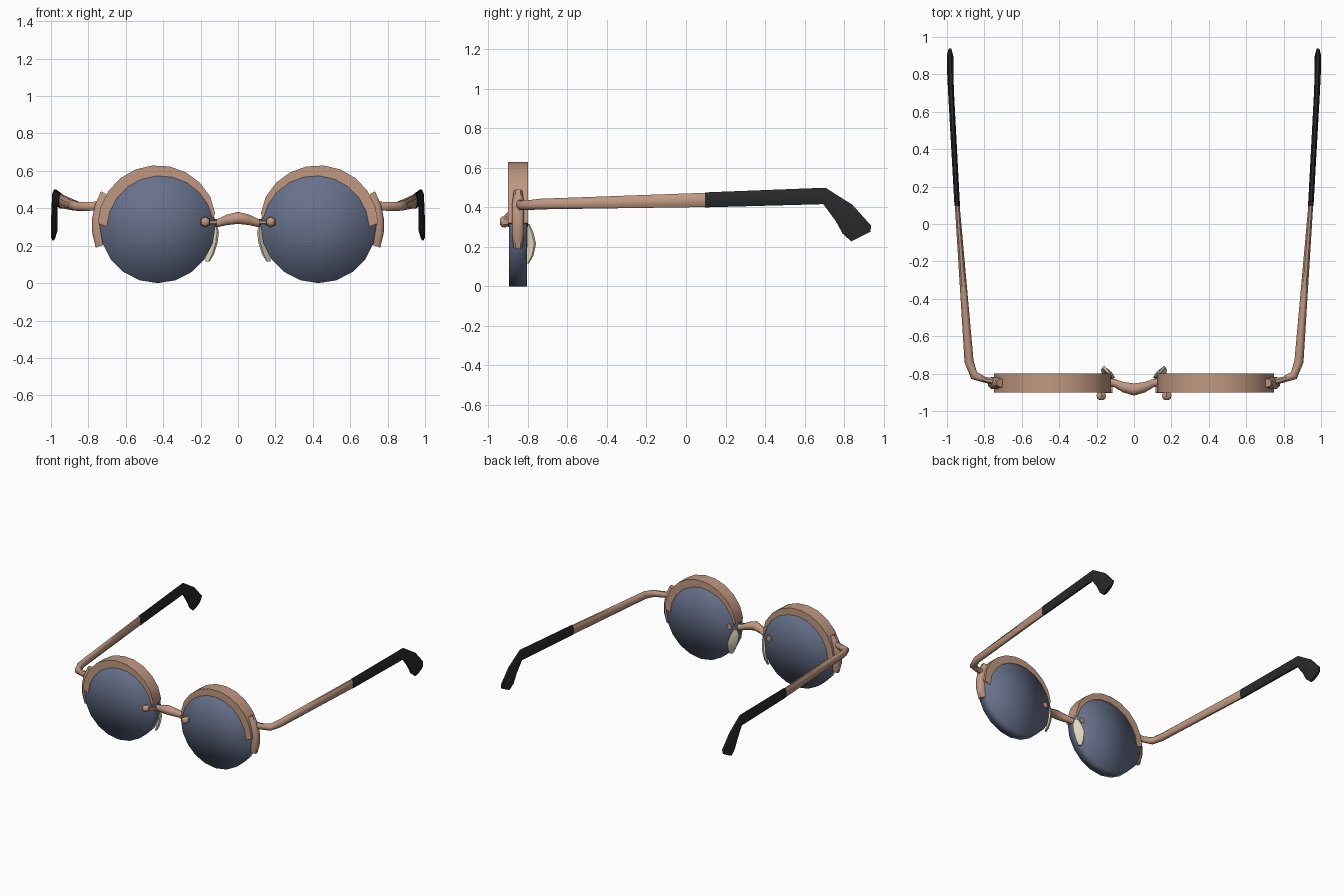
import bpy, bmesh, math
from mathutils import Vector as V

if "Cube" in bpy.data.objects:
    bpy.data.objects.remove(bpy.data.objects["Cube"])


def material(name, rgb):
    m = bpy.data.materials.new(name)
    m.diffuse_color = (*rgb, 1)
    m.use_nodes = True
    m.node_tree.nodes["Principled BSDF"].inputs["Base Color"].default_value = m.diffuse_color
    return m


COPPER = material("copper frame", (0.53, 0.315, 0.22))
BLUE = material("blue grey lens", (0.135, 0.165, 0.26))
BLACK = material("black tips", (0.022, 0.022, 0.024))
CREAM = material("cream pads", (0.74, 0.68, 0.48))


def finish(name, bm, mat, angle=50):
    bmesh.ops.recalc_face_normals(bm, faces=bm.faces)
    me = bpy.data.meshes.new(name)
    bm.to_mesh(me)
    bm.free()
    me.materials.append(mat)
    ob = bpy.data.objects.new(name, me)
    bpy.context.collection.objects.link(ob)
    bpy.ops.object.select_all(action='DESELECT')
    bpy.context.view_layer.objects.active = ob
    ob.select_set(True)
    if angle is None:
        bpy.ops.object.shade_smooth()
    else:
        bpy.ops.object.shade_smooth_by_angle(angle=math.radians(angle))
    return ob


def loft(name, rings, mat, sx=1, angle=50):
    """Skin a list of closed rings and cap the ends; sx=-1 mirrors in x."""
    bm = bmesh.new()
    vs = [[bm.verts.new((p[0] * sx, p[1], p[2])) for p in r] for r in rings]
    n = len(rings[0])
    for a, b in zip(vs, vs[1:]):
        for i in range(n):
            j = (i + 1) % n
            bm.faces.new((a[i], a[j], b[j], b[i]))
    bm.faces.new(vs[0])
    bm.faces.new(vs[-1])
    return finish(name, bm, mat, angle)


def oval(c, u, v, n=8):
    c, u, v = V(c), V(u), V(v)
    return [c + u * math.cos(t) + v * math.sin(t)
            for t in (2 * math.pi * (i + 0.5) / n for i in range(n))]


def polar(cx, cz, r, deg, y):
    t = math.radians(deg)
    return (cx + r * math.cos(t), y, cz + r * math.sin(t))


CX, CZ = 0.43, 0.31
for sx, side in ((1, "right"), (-1, "left")):
    # lens: thick disc with soft normals
    bm = bmesh.new()
    n = 20
    rim = [[bm.verts.new((sx * p[0], p[1], p[2])) for p in
            (polar(CX, CZ, 0.31, 360 * (i + 0.5) / n - 9, y) for i in range(n))]
           for y in (-0.896, -0.804)]
    for ring, y in zip(rim, (-0.897, -0.803)):
        c = bm.verts.new((sx * CX, y, CZ))
        for i in range(n):
            bm.faces.new((c, ring[i], ring[(i + 1) % n]))
    for i in range(n):
        j = (i + 1) % n
        bm.faces.new((rim[0][i], rim[0][j], rim[1][j], rim[1][i]))
    finish(side + "_lens", bm, BLUE, None)

    # crescent rim over the upper half of the lens
    rings = []
    for k in range(11):
        a = 2 + 166 * k / 10
        ro = 0.32 if k < 10 else 0.314
        rings.append([polar(CX, CZ, ro, a, -0.90), polar(CX, CZ, ro, a, -0.80),
                      polar(0.415, 0.287, 0.287, a + 1, -0.80),
                      polar(0.415, 0.287, 0.287, a + 1, -0.90)])
    loft(side + "_brow_rim", rings, COPPER, sx, 40)

    # curved hinge plate hugging the outer edge
    rings = []
    for k in range(5):
        a = -20 + 51 * k / 4
        w = 0.022 if k in (0, 4) else 0.031
        rings.append([polar(CX, CZ, r, a, -0.85 + s * w) for r, s in
                      ((0.30, -1), (0.335, -1), (0.352, -0.5),
                       (0.352, 0.5), (0.335, 1), (0.30, 1))])
    loft(side + "_hinge_plate", rings, COPPER, sx)

    # temple arm
    loft(side + "_temple_arm", [
        oval((0.735, -0.845, 0.415), (0, 0.022, 0), (0, 0, 0.026)),
        oval((0.79, -0.835, 0.41), (0.004, 0.018, 0), (0, 0, 0.025)),
        oval((0.855, -0.81, 0.41), (-0.016, 0.020, 0), (0, 0, 0.026)),
        oval((0.882, -0.735, 0.417), (-0.026, 0.006, 0), (0, 0, 0.029)),
        oval((0.945, 0.10, 0.438), (-0.014, 0, 0), (0, 0, 0.039)),
    ], COPPER, sx)

    # bent ear tip
    loft(side + "_ear_tip", [
        oval((0.945, 0.095, 0.438), (-0.016, 0, 0), (0, 0, 0.041)),
        oval((0.978, 0.70, 0.458), (-0.017, 0, 0), (0, 0.006, 0.045)),
        oval((0.982, 0.80, 0.372), (-0.017, 0, 0), (0, 0.045, 0.045)),
        oval((0.983, 0.865, 0.287), (-0.019, 0, 0), (0, 0.078, 0.022)),
        oval((0.988, 0.885, 0.252), (-0.012, 0, 0), (0, 0.052, 0.026)),
    ], BLACK, sx)

    # nose pad behind the inner lens edge
    loft(side + "_nose_pad", [
        oval((0.125, -0.805, 0.315), (0.012, 0.012, 0), (-0.006, 0.006, 0), 6),
        oval((0.130, -0.800, 0.27), (0.026, 0.028, 0), (-0.010, 0.009, 0), 6),
        oval((0.140, -0.792, 0.215), (0.030, 0.033, 0), (-0.010, 0.009, 0), 6),
        oval((0.152, -0.797, 0.155), (0.022, 0.024, 0), (-0.009, 0.008, 0), 6),
        oval((0.163, -0.808, 0.115), (0.009, 0.010, 0), (-0.006, 0.006, 0), 6),
    ], CREAM, sx)

    # screw knob on the lens front, with its clip to the bridge
    loft(side + "_screw_knob", [
        oval((0.175, y, 0.327), (r, 0, 0), (0, 0, r), 6)
        for y, r in ((-0.80, 0.022), (-0.79, 0.012), (-0.80, 0.024),
                     (-0.905, 0.024), (-0.915, 0.029), (-0.932, 0.026),
                     (-0.942, 0.012))[2:]], COPPER, sx)
    loft(side + "_clip", [
        oval((x, -0.885, 0.325), (0, 0.022, 0), (0, 0, 0.014), 6)
        for x in (0.115, 0.17)], COPPER, sx)

# arched bridge
path = [(0.15, -0.845, 0.322, 0.022), (0.105, -0.85, 0.322, 0.024),
        (0.06, -0.872, 0.338, 0.030), (0, -0.885, 0.349, 0.035)]
path += [(-x, y, z, r) for x, y, z, r in path[-2::-1]]
loft("bridge", [oval((x, y, z), (0, r, 0), (0, 0, r)) for x, y, z, r in path], COPPER)
